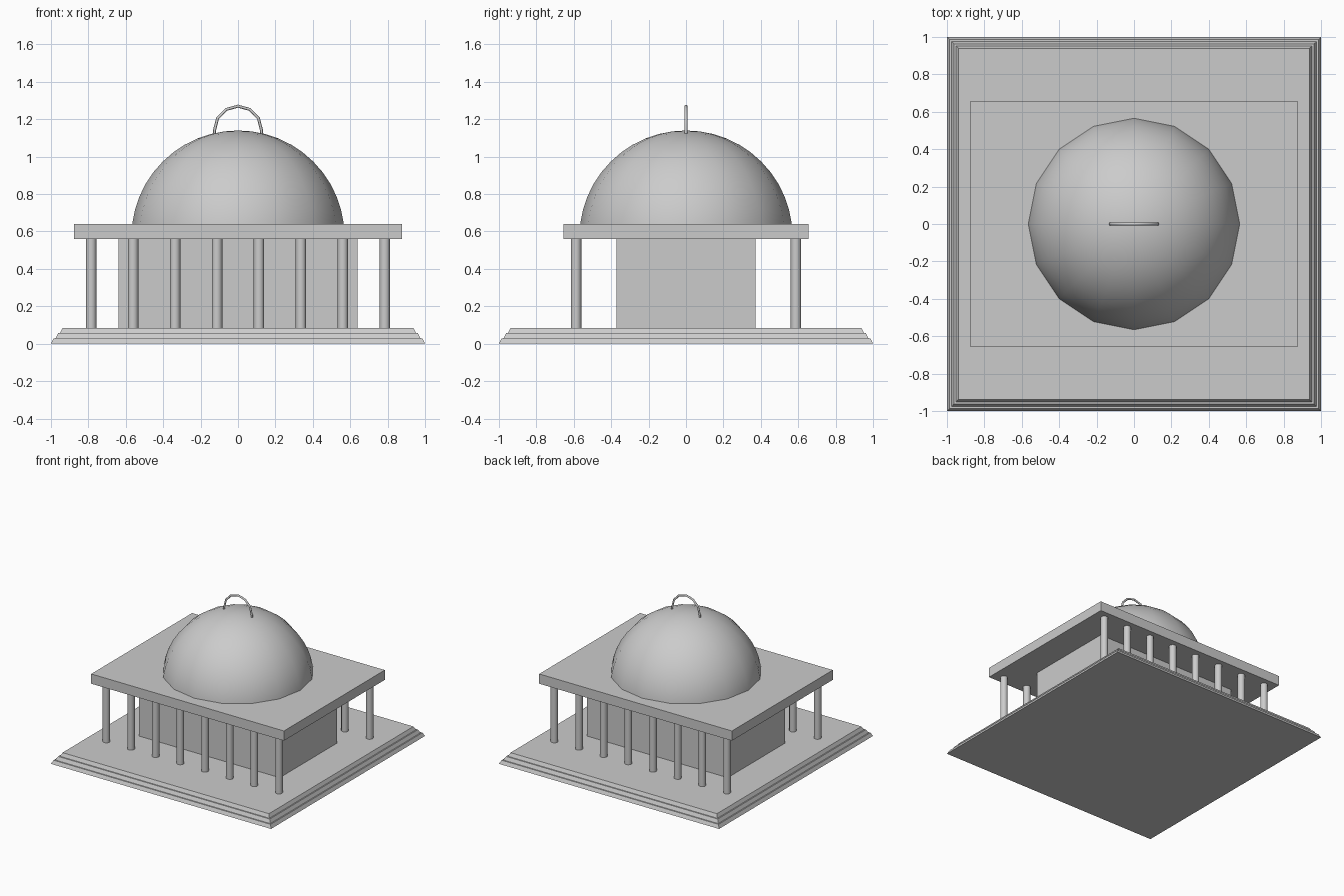
import bpy
import math

cube = bpy.data.objects.get("Cube")
if cube:
    bpy.data.objects.remove(cube, do_unlink=True)

# Single stone colour
stone = bpy.data.materials.new("grey_stone")
stone.use_nodes = True
colour = (0.6, 0.6, 0.6, 1)
stone.diffuse_color = colour
stone.node_tree.nodes["Principled BSDF"].inputs["Base Color"].default_value = colour


def finish(name, smooth=False):
    obj = bpy.context.object
    obj.name = name
    obj.data.materials.clear()
    obj.data.materials.append(stone)
    if smooth:
        bpy.ops.object.shade_smooth_by_angle(angle=math.radians(50))
    return obj


def slab(name, half_x, half_y, low, high, taper=0):
    """Box between two heights, drawn in at the top by taper."""
    bpy.ops.mesh.primitive_cube_add(size=2)
    obj = finish(name)
    for v in obj.data.vertices:
        top = v.co.z > 0
        inset = taper if top else 0
        v.co.x *= half_x - inset
        v.co.y *= half_y - inset
        v.co.z = high if top else low
    return obj


# Stepped base
BASE_TOP, ROOF_LOW, ROOF_TOP = 0.085, 0.56, 0.64
STEPS = 3
rise = BASE_TOP / STEPS
for i in range(STEPS):
    half = 1 - 0.024 * i
    slab(f"base_step_{i + 1}", half, half, i * rise, (i + 1) * rise, 0.014)

# Inner hall and flat roof
slab("hall", 0.64, 0.372, BASE_TOP, ROOF_LOW)
slab("roof", 0.876, 0.655, ROOF_LOW, ROOF_TOP)

# Front and back colonnades
COLUMNS = 8
for row, y in (("front", -0.588), ("back", 0.588)):
    for i in range(COLUMNS):
        x = 0.785 * (2 * i / (COLUMNS - 1) - 1)
        bpy.ops.mesh.primitive_cylinder_add(
            vertices=12, radius=0.028, depth=ROOF_LOW - BASE_TOP,
            location=(x, y, (ROOF_LOW + BASE_TOP) / 2))
        finish(f"{row}_column_{i + 1}", smooth=True)

# Dome: quarter-circle profile spun in sixteen sides
SIDES, RINGS, RADIUS = 16, 12, 0.57
verts, faces = [], []
for r in range(RINGS):
    tilt = math.pi / 2 * r / RINGS
    for s in range(SIDES):
        turn = 2 * math.pi * s / SIDES
        verts.append((RADIUS * math.cos(tilt) * math.cos(turn),
                      RADIUS * math.cos(tilt) * math.sin(turn),
                      RADIUS * math.sin(tilt)))
verts.append((0, 0, RADIUS))
for s in range(SIDES):
    n = (s + 1) % SIDES
    for r in range(RINGS - 1):
        a, b = r * SIDES, (r + 1) * SIDES
        faces.append((a + s, a + n, b + n, b + s))
    last = (RINGS - 1) * SIDES
    faces.append((last + s, last + n, len(verts) - 1))
faces.append(tuple(reversed(range(SIDES))))
mesh = bpy.data.meshes.new("dome")
mesh.from_pydata(verts, [], faces)
dome = bpy.data.objects.new("dome", mesh)
dome.location.z = 0.57
bpy.context.collection.objects.link(dome)
bpy.ops.object.select_all(action="DESELECT")
dome.select_set(True)
bpy.context.view_layer.objects.active = dome
finish("dome", smooth=True)

# Arched handle on the crown, with its feet sunk into the dome
path = [(0.126, 1.115)]
path += [(0.126 * math.cos(math.pi * i / 6), 1.14 + 0.13 * math.sin(math.pi * i / 6))
         for i in range(7)]
path.append((-0.126, 1.115))
curve = bpy.data.curves.new("handle", "CURVE")
curve.dimensions = "3D"
curve.bevel_depth = 0.008
curve.bevel_resolution = 1
curve.use_fill_caps = True
spline = curve.splines.new("POLY")
spline.points.add(len(path) - 1)
for point, (x, z) in zip(spline.points, path):
    point.co = (x, 0, z, 1)
curve.materials.append(stone)
handle = bpy.data.objects.new("handle", curve)
bpy.context.collection.objects.link(handle)
